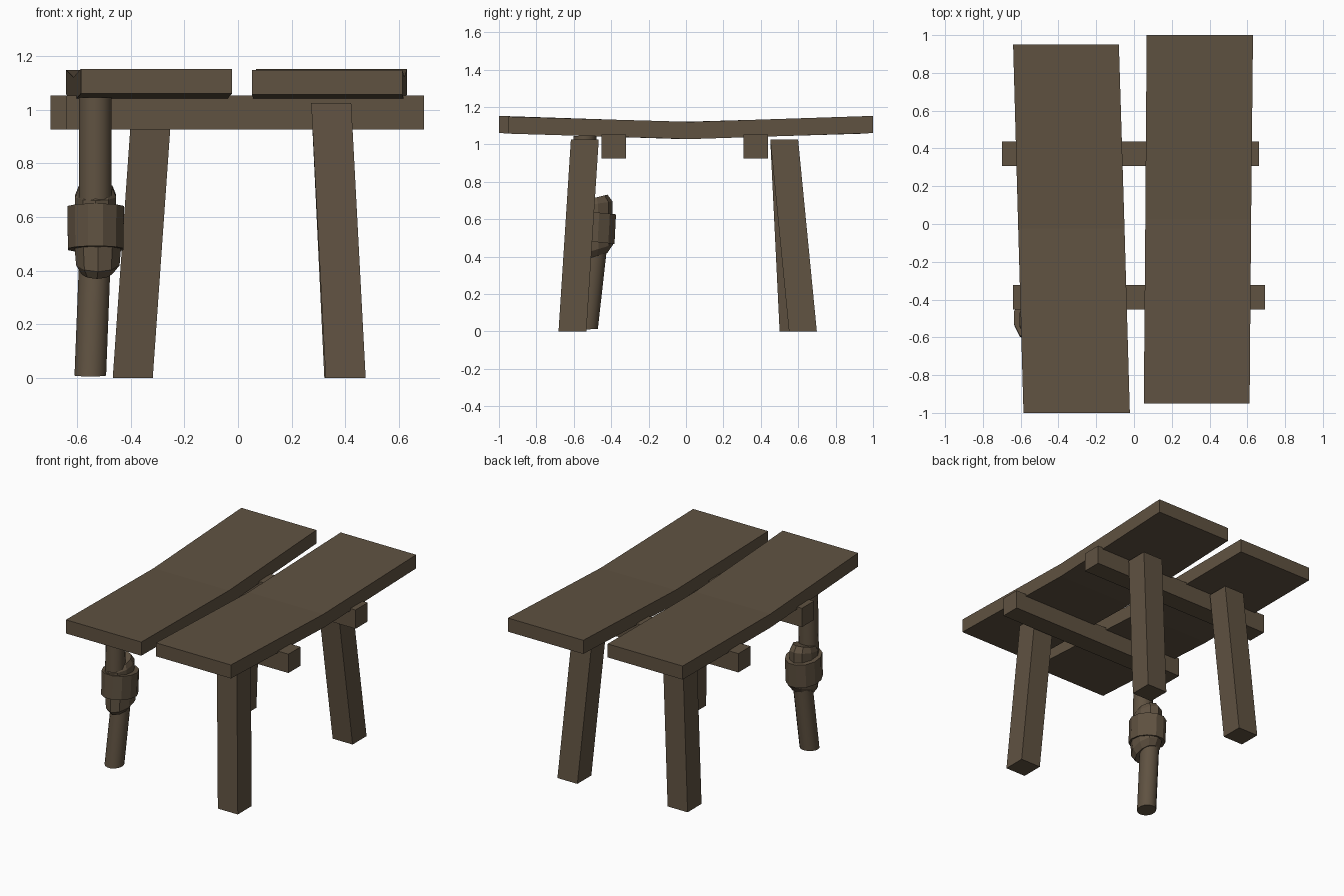
import bpy, math

if "Cube" in bpy.data.objects:
    bpy.data.objects.remove(bpy.data.objects["Cube"])

wood = bpy.data.materials.new("brown wood")
wood.diffuse_color = (0.115, 0.084, 0.053, 1)
wood.use_nodes = True
wood.node_tree.nodes["Principled BSDF"].inputs["Base Color"].default_value = wood.diffuse_color


def loft(name, rings, smooth=False):
    """Skin a list of equal-length point rings and cap both ends."""
    n = len(rings[0])
    verts = [p for r in rings for p in r]
    faces = []
    for k in range(len(rings) - 1):
        for i in range(n):
            j = (i + 1) % n
            faces.append((k * n + i, k * n + j, (k + 1) * n + j, (k + 1) * n + i))
    faces.append(tuple(reversed(range(n))))
    faces.append(tuple(range((len(rings) - 1) * n, len(rings) * n)))
    me = bpy.data.meshes.new(name)
    me.from_pydata(verts, [], faces)
    me.materials.append(wood)
    ob = bpy.data.objects.new(name, me)
    bpy.context.collection.objects.link(ob)
    if smooth:
        bpy.ops.object.select_all(action='DESELECT')
        ob.select_set(True)
        bpy.context.view_layer.objects.active = ob
        bpy.ops.object.shade_smooth_by_angle(angle=math.radians(35))
    return ob


def rect_xy(x0, x1, y0, y1, z):
    return [(x0, y0, z), (x1, y0, z), (x1, y1, z), (x0, y1, z)]


def rect_xz(x0, x1, y, z0, z1):
    # ordered so that a loft from back to front faces outwards
    return [(x0, y, z0), (x1, y, z0), (x1, y, z1), (x0, y, z1)]


def oval(cx, cy, z, rx, ry, slope=0.0, n=10):
    pts = []
    for i in range(n):
        a = 2 * math.pi * (i + 0.5) / n
        dy = ry * math.sin(a)
        pts.append((cx + rx * math.cos(a), cy + dy, z + slope * dy))
    return pts


# seat planks, each bent slightly down in the middle (back to front)
loft("left_seat_plank", [
    rect_xz(-0.64, -0.08, 0.95, 1.057, 1.148),
    rect_xz(-0.613, -0.05, -0.025, 1.028, 1.12),
    rect_xz(-0.585, -0.022, -1.0, 1.06, 1.152)])
loft("right_seat_plank", [
    rect_xz(0.067, 0.63, 1.0, 1.06, 1.152),
    rect_xz(0.06, 0.62, 0.025, 1.028, 1.12),
    rect_xz(0.052, 0.612, -0.95, 1.057, 1.148)])

# cross bars
for name, x0, x1, y0, y1 in (("back_cross_bar", -0.698, 0.662, 0.308, 0.438),
                             ("front_cross_bar", -0.64, 0.693, -0.452, -0.322)):
    loft(name, [rect_xy(x0, x1, y0, y1, 0.925), rect_xy(x0, x1, y0, y1, 1.052)])

# square splayed legs: bottom x, bottom y, top x, top y (centres)
for name, bx, by, tx, ty in (("front_right_leg", 0.401, -0.607, 0.347, -0.541),
                             ("back_right_leg", 0.396, 0.625, 0.347, 0.525),
                             ("back_left_leg", -0.392, 0.575, -0.32, 0.525)):
    h = 0.0745
    loft(name, [rect_xy(bx - h, bx + h, by - h, by + h, 0),
                rect_xy(tx - h, tx + h, ty - h, ty + h, 1.025)])

# mended round leg: two misaligned posts
loft("mended_leg_lower_post", [oval(-0.55, -0.532, 0.01, 0.06, 0.062, 0.06, 16),
                               oval(-0.53, -0.475, 0.52, 0.06, 0.062, 0, 16)], True)
loft("mended_leg_upper_post", [oval(-0.532, -0.553, 0.5, 0.062, 0.062, 0, 16),
                               oval(-0.532, -0.54, 1.045, 0.062, 0.062, 0, 16)], True)

# wrapped binding around the break
loft("binding_lower_wrap", [oval(-0.525, -0.505, 0.395, 0.06, 0.085, 0.3),
                            oval(-0.522, -0.502, 0.43, 0.085, 0.112, 0.3),
                            oval(-0.522, -0.5, 0.5, 0.092, 0.112, 0.1)])
loft("binding_middle_wrap", [oval(-0.53, -0.505, 0.48, 0.107, 0.127, -0.1, 12),
                             oval(-0.53, -0.497, 0.638, 0.109, 0.127, -0.1, 12)])
loft("binding_upper_wrap", [oval(-0.53, -0.505, 0.6, 0.08, 0.112),
                            oval(-0.53, -0.505, 0.678, 0.08, 0.112, 0.15),
                            oval(-0.53, -0.505, 0.71, 0.066, 0.085, 0.25)])
